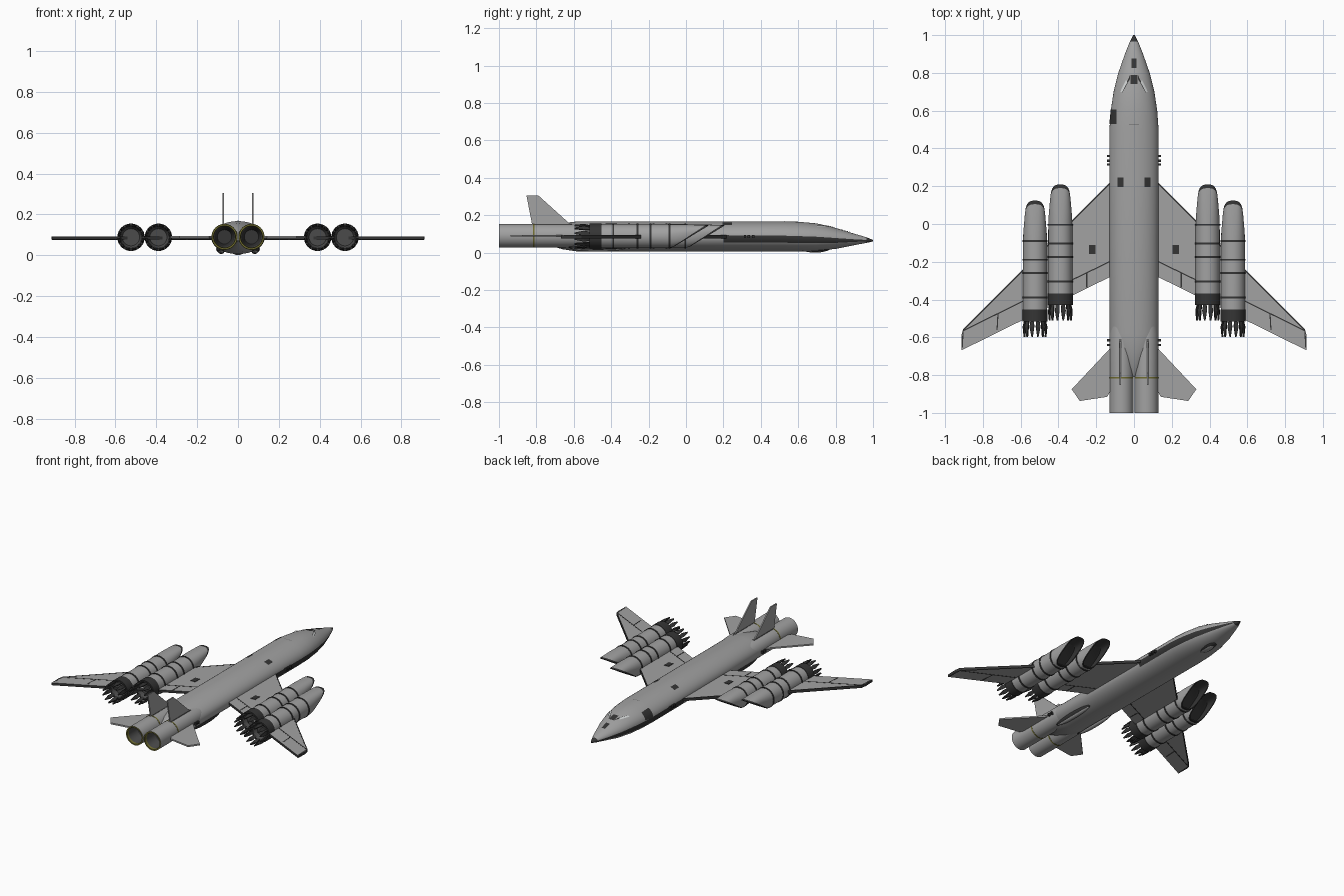
import bpy, bmesh, math
from mathutils import Vector as V

if "Cube" in bpy.data.objects:
    bpy.data.objects.remove(bpy.data.objects["Cube"])

def mat(name, c):
    m = bpy.data.materials.new(name)
    m.diffuse_color = (*c, 1)
    m.use_nodes = True
    m.node_tree.nodes["Principled BSDF"].inputs["Base Color"].default_value = m.diffuse_color
    return m

MATS = [mat("hull_grey", (.36, .36, .36)), mat("dark_grey", (.12, .12, .12)),
        mat("black_trim", (.035, .035, .035)), mat("olive_ring", (.16, .15, .03)),
        mat("pale_glass", (.6, .62, .62)), mat("nozzle_metal", (.07, .07, .07))]
HULL, DARK, BLACK, OLIVE, GLASS, METAL = range(6)

def finish(name, bm, smooth=True):
    bmesh.ops.recalc_face_normals(bm, faces=bm.faces)
    me = bpy.data.meshes.new(name)
    bm.to_mesh(me)
    bm.free()
    for m in MATS:
        me.materials.append(m)
    ob = bpy.data.objects.new(name, me)
    bpy.context.collection.objects.link(ob)
    if smooth:
        bpy.ops.object.select_all(action='DESELECT')
        ob.select_set(True)
        bpy.context.view_layer.objects.active = ob
        bpy.ops.object.shade_smooth_by_angle(angle=math.radians(35))
    return ob

def loft(name, rings, rule):
    """Skin closed rings; rule(band, segment) gives the material; ends capped."""
    bm = bmesh.new()
    vs = [[bm.verts.new(p) for p in r] for r in rings]
    n = len(vs[0])
    for b in range(len(vs) - 1):
        for i in range(n):
            j = (i + 1) % n
            f = bm.faces.new((vs[b][i], vs[b][j], vs[b + 1][j], vs[b + 1][i]))
            f.material_index = rule(b, i)
    bm.faces.new(vs[0]).material_index = rule(0, 0)
    bm.faces.new(vs[-1]).material_index = rule(len(vs) - 2, 0)
    return finish(name, bm)

def ring(x, y, z, r, n=32, power=2, rz=None, rake=0):
    out = []
    for i in range(n):
        a = 2 * math.pi * i / n
        c, s = math.cos(a), math.sin(a)
        u = math.copysign(abs(c) ** (2 / power), c)
        w = math.copysign(abs(s) ** (2 / power), s)
        out.append(V((x + r * u, y + rake * w, z + (rz or r) * w)))
    return out

def prism(name, pts, off, base=HULL, far=HULL, side=HULL):
    bm = bmesh.new()
    a = [bm.verts.new(p) for p in pts]
    b = [bm.verts.new(V(p) + V(off)) for p in pts]
    bm.faces.new(a).material_index = base
    bm.faces.new(b).material_index = far
    for i in range(len(a)):
        j = (i + 1) % len(a)
        bm.faces.new((a[i], a[j], b[j], b[i])).material_index = side
    return finish(name, bm, False)

def box(name, c, d, m):
    x, y, z = (c[i] - d[i] / 2 for i in range(3))
    pts = [(x, y, z), (x + d[0], y, z), (x + d[0], y + d[1], z), (x, y + d[1], z)]
    return prism(name, pts, (0, 0, d[2]), m, m, m)

def line(name, p, q, z, width=.006):
    p, q = V((*p, z)), V((*q, z))
    n = V((-(q - p).y, (q - p).x, 0)).normalized() * width / 2
    return prism(name, [p - n, q - n, q + n, p + n], (0, 0, .002), BLACK, BLACK, BLACK)

# Fuselage: y, half width, top, bottom, chine height
SEC = [(1, .004, .068, .06, .064), (.965, .022, .082, .052, .066), (.9, .048, .101, .04, .068),
       (.8, .083, .132, .02, .072), (.7, .108, .156, .009, .077), (.6, .123, .165, .006, .08),
       (.5, .13, .167, .006, .083), (.2, .13, .167, .006, .085), (-.58, .13, .167, .006, .087),
       (-.66, .108, .157, .018, .089), (-.75, .052, .138, .045, .09), (-.81, .006, .11, .07, .09)]

def skin(y, t, grow=0):
    for p, q in zip(SEC, SEC[1:]):
        if q[0] <= y <= p[0]:
            k = (p[0] - y) / (p[0] - q[0])
            w, top, bot, mid = (p[i] + (q[i] - p[i]) * k for i in range(1, 5))
            break
    s = math.sin(t)
    h = (top - mid) if s > 0 else (mid - bot)
    return V(((w + grow) * math.cos(t), y, mid + (h + grow) * s)), w

NF = 64
def hull_rule(b, i):
    # Black nose tip and chine band
    s = math.sin(2 * math.pi * (i + .5) / NF)
    return BLACK if b == 0 or (b < 7 and -.36 < s < .06) else HULL

loft("fuselage", [[skin(s[0], 2 * math.pi * i / NF)[0] for i in range(NF)] for s in SEC], hull_rule)

def patch(name, corners, m, n=6, grow=.0025):
    """Thin panel wrapped on the upper hull from four (x, y) corners."""
    bm = bmesh.new()
    c = [V(p) for p in corners]
    g = []
    for i in range(n + 1):
        for j in range(n + 1):
            p = c[0].lerp(c[1], i / n).lerp(c[3].lerp(c[2], i / n), j / n)
            w = skin(p.y, 0)[1]
            t = math.acos(max(-1, min(1, p.x / w)))
            g.append(bm.verts.new(skin(p.y, t, grow)[0]))
    for i in range(n):
        for j in range(n):
            k = i * (n + 1) + j
            bm.faces.new((g[k], g[k + 1], g[k + n + 2], g[k + n + 1])).material_index = m
    ob = finish(name, bm)
    if sum(p.normal.z for p in ob.data.polygons) < 0:
        ob.data.flip_normals()

def rect(x, y, w, h):
    return [(x - w / 2, y - h / 2), (x + w / 2, y - h / 2), (x + w / 2, y + h / 2), (x - w / 2, y + h / 2)]

# Nose and cockpit panels, side hatch
patch("nose_panel", rect(0, .85, .026, .05), BLACK)
patch("front_window", rect(0, .765, .034, .05), BLACK)
patch("crew_hatch", [(-.128, .53), (-.092, .53), (-.092, .605), (-.121, .605)], BLACK)
patch("hatch_seam", rect(0, .528, .05, .004), DARK)

def engine(tag, x, dy):
    z = .088
    Y = lambda y: y + dy
    # Nacelle with raked, squared intake
    rings = [ring(x, Y(-.37), z, .064), ring(x, Y(-.03), z, .064),
             ring(x, Y(.04), z, .062, 32, 2.4, .063, .045),
             ring(x, Y(.10), z, .055, 32, 3, .059, .09),
             ring(x, Y(.113), z, .053, 32, 3, .058, .096),
             ring(x, Y(.11), z, .049, 32, 3, .054, .09),
             ring(x, Y(.05), z, .045, 32, 3, .048, .07)]
    loft("engine_nacelle" + tag, rings, lambda b, i: HULL if b < 3 else BLACK)
    # Clamp bands
    for y in (0, -.1, -.17, -.3):
        y -= .004
        loft("engine_band" + tag, [ring(x, Y(y - .005), z, .0672), ring(x, Y(y + .005), z, .0672)],
             lambda b, i: BLACK)
    # Rear nozzle collar with hollow bore
    loft("engine_nozzle" + tag, [ring(x, Y(-.368), z, .067), ring(x, Y(-.43), z, .067),
                                 ring(x, Y(-.43), z, .055), ring(x, Y(-.40), z, .042)],
         lambda b, i: BLACK if b < 2 else METAL)
    # Nozzle petals
    bm = bmesh.new()
    for k in range(12):
        a = 2 * math.pi * (k + .5) / 12
        vs = []
        for y, r, h in ((-.425, .058, .16), (-.46, .066, .2), (-.512, .062, .05)):
            for rr in (r, r - .008):
                for t in (a - h, a + h):
                    vs.append(bm.verts.new((x + rr * math.cos(t), Y(y), z + rr * math.sin(t))))
        for o in (0, 4):
            for p, q in ((0, 1), (1, 3), (3, 2), (2, 0)):
                bm.faces.new((vs[o + p], vs[o + q], vs[o + 4 + q], vs[o + 4 + p]))
        bm.faces.new((vs[0], vs[1], vs[3], vs[2]))
        bm.faces.new((vs[8], vs[9], vs[11], vs[10]))
    for f in bm.faces:
        f.material_index = BLACK
    finish("engine_petals" + tag, bm, False)

def pod(name, x, y, z, dims, m):
    bm = bmesh.new()
    bmesh.ops.create_uvsphere(bm, u_segments=24, v_segments=12, radius=1)
    for v in bm.verts:
        v.co = V((x + v.co.x * dims[0], y + v.co.y * dims[1], z + v.co.z * dims[2]))
    for f in bm.faces:
        f.material_index = m
    finish(name, bm)

for s, tag in ((-1, "_left"), (1, "_right")):
    # Swept wing with dark edges and control-surface seams
    wing = [(.08, .267), (.905, -.558), (.914, -.59), (.912, -.668), (.08, -.257)]
    prism("wing" + tag, [(s * x, y, .076) for x, y in wing], (0, 0, .016), HULL, HULL, BLACK)
    for p, q in (((.12, .222), (.905, -.563)), ((.905, -.563), (.909, -.655)), ((.58, -.405), (.905, -.565)),
                 ((.72, -.475), (.725, -.56)), ((.13, -.2), (.33, -.297)), ((.25, -.26), (.25, -.335))):
        line("wing_seam" + tag, (s * p[0], p[1]), (s * q[0], q[1]), .091)
        line("wing_under_seam" + tag, (s * p[0], p[1]), (s * q[0], q[1]), .075)
    box("wing_panel" + tag, (s * .222, -.135, .0925), (.034, .05, .004), BLACK)
    engine("_inner" + tag, s * .39, 0)
    engine("_outer" + tag, s * .524, -.085)

    # Main exhaust tube
    x = s * .066
    tube = [(-.45, .05), (-.58, .0625), (-.81, .0625), (-.81, .0638), (-.818, .0638), (-.818, .0625),
            (-1, .0625), (-1, .054), (-.985, .052), (-.9, .048), (-.85, .035)]
    cols = [HULL, HULL, OLIVE, OLIVE, OLIVE, HULL, OLIVE, OLIVE, METAL, BLACK]
    loft("main_exhaust" + tag, [ring(x, y, .09, r, 40) for y, r in tube], lambda b, i: cols[b])

    # Tail fin and tailplane
    prism("tail_fin" + tag, [(s * .072 - .004, y, z) for y, z in
          ((-.60, .135), (-.79, .306), (-.853, .306), (-.82, .135))], (.008, 0, 0))
    prism("tailplane" + tag, [(s * x, y, .085) for x, y in
          ((.10, -.63), (.33, -.875), (.287, -.937), (.142, -.915), (.10, -.84))], (0, 0, .01))
    box("fin_root" + tag, (s * .072, -.71, .148), (.013, .2, .012), DARK)

    # Hull panels and cockpit side windows
    patch("hull_panel" + tag, rect(s * .07, .22, .03, .05), BLACK)
    patch("window_frame" + tag, [(s * .02, .79), (s * .022, .765), (s * .058, .70), (s * .066, .685)], BLACK)
    patch("side_window" + tag, [(s * .04, .765), (s * .034, .75), (s * .06, .70), (s * .07, .70)], GLASS, 6, .004)

    # Small thruster blocks
    for y in (.315, .335, .36, -.615, -.64):
        box("thruster" + tag, (s * .132, y, .087), (.022, .012, .016), BLACK)

    # Rear gear fairings
    pod("rear_gear_rim" + tag, s * .083, -.47, .030, (.024, .16, .020), BLACK)
    pod("rear_gear_fairing" + tag, s * .083, -.47, .026, (.019, .15, .020), HULL)

# Nose gear fairing
pod("nose_gear_rim", 0, .69, .02, (.034, .08, .018), BLACK)
pod("nose_gear_fairing", 0, .69, .018, (.026, .07, .018), HULL)
